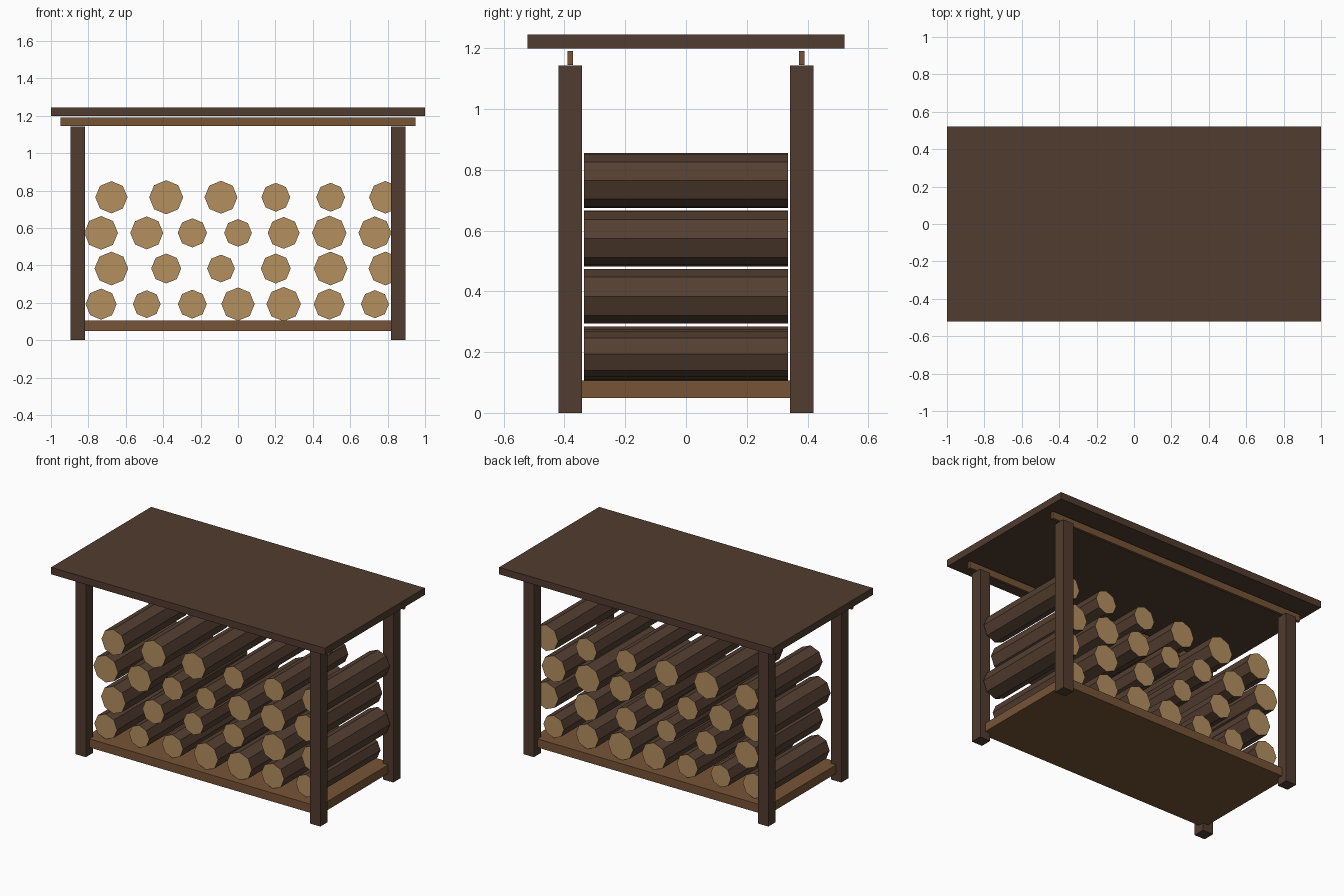
import bpy
import bmesh
from math import pi
from mathutils import Matrix

cube = bpy.data.objects.get("Cube")
if cube:
    bpy.data.objects.remove(cube, do_unlink=True)


def linear(c):
    c /= 255
    return c / 12.92 if c <= 0.04045 else ((c + 0.055) / 1.055) ** 2.4


def material(name, *rgb):
    colour = [linear(c) for c in rgb] + [1.0]
    mat = bpy.data.materials.new(name)
    mat.use_nodes = True
    mat.diffuse_color = colour
    bsdf = next(n for n in mat.node_tree.nodes if n.type == "BSDF_PRINCIPLED")
    bsdf.inputs["Base Color"].default_value = colour
    return mat


DARK_WOOD = material("dark wood", 81, 60, 47)
PLANK_WOOD = material("plank wood", 118, 84, 53)
BARK = material("bark", 84, 63, 49)
CUT_WOOD = material("cut wood", 180, 143, 95)


def add_object(name, bm, location, *mats):
    mesh = bpy.data.meshes.new(name)
    bm.to_mesh(mesh)
    bm.free()
    for mat in mats:
        mesh.materials.append(mat)
    obj = bpy.data.objects.new(name, mesh)
    obj.location = location
    bpy.context.collection.objects.link(obj)
    return obj


def box(name, centre, size, mat):
    bm = bmesh.new()
    bmesh.ops.create_cube(bm, size=1, matrix=Matrix.Diagonal((*size, 1)))
    return add_object(name, bm, centre, mat)


def log(name, x, z, radius, length=0.67):
    bm = bmesh.new()
    bmesh.ops.create_cone(bm, cap_ends=True, segments=8, radius1=radius,
                          radius2=radius, depth=length,
                          matrix=Matrix.Rotation(pi / 2, 4, "X"))
    # Sawn ends are the faces looking along y
    for face in bm.faces:
        face.material_index = int(abs(face.normal.y) > 0.9)
    return add_object(name, bm, (x, 0, z), BARK, CUT_WOOD)


# Frame: corner posts, floor, top beams and roof
POST_X, POST_Y, POST_H = 0.857, 0.381, 1.143
for side, sx in (("right", -1), ("left", 1)):
    for end, sy in (("front", -1), ("back", 1)):
        box(f"{end}_{side}_post", (sx * POST_X, sy * POST_Y, POST_H / 2),
            (0.076, 0.076, POST_H), DARK_WOOD)
for end, sy in (("front", -1), ("back", 1)):
    box(f"{end}_beam", (0, sy * POST_Y, 1.168), (1.9, 0.017, 0.046), PLANK_WOOD)
box("floor", (0, 0, 0.078), (2 * POST_X, 2 * POST_Y, 0.057), PLANK_WOOD)
box("roof", (0, 0, 1.222), (2, 1.044, 0.046), DARK_WOOD)

# Stacked logs: radii per row in thousandths, alternate rows staggered
ROWS = [
    (83, 74, 77, 89, 92, 83, 75),
    (90, 80, 74, 80, 90, 90),
    (90, 88, 78, 74, 85, 92, 88),
    (86, 91, 88, 77, 77, 87),
]
for row, radii in enumerate(ROWS):
    start, step = (-0.677, 0.293) if row % 2 else (-0.732, 0.244)
    for i, r in enumerate(radii):
        log(f"log_{row + 1}_{i + 1}", start + step * i, 0.193 + 0.1905 * row, r / 1000)
